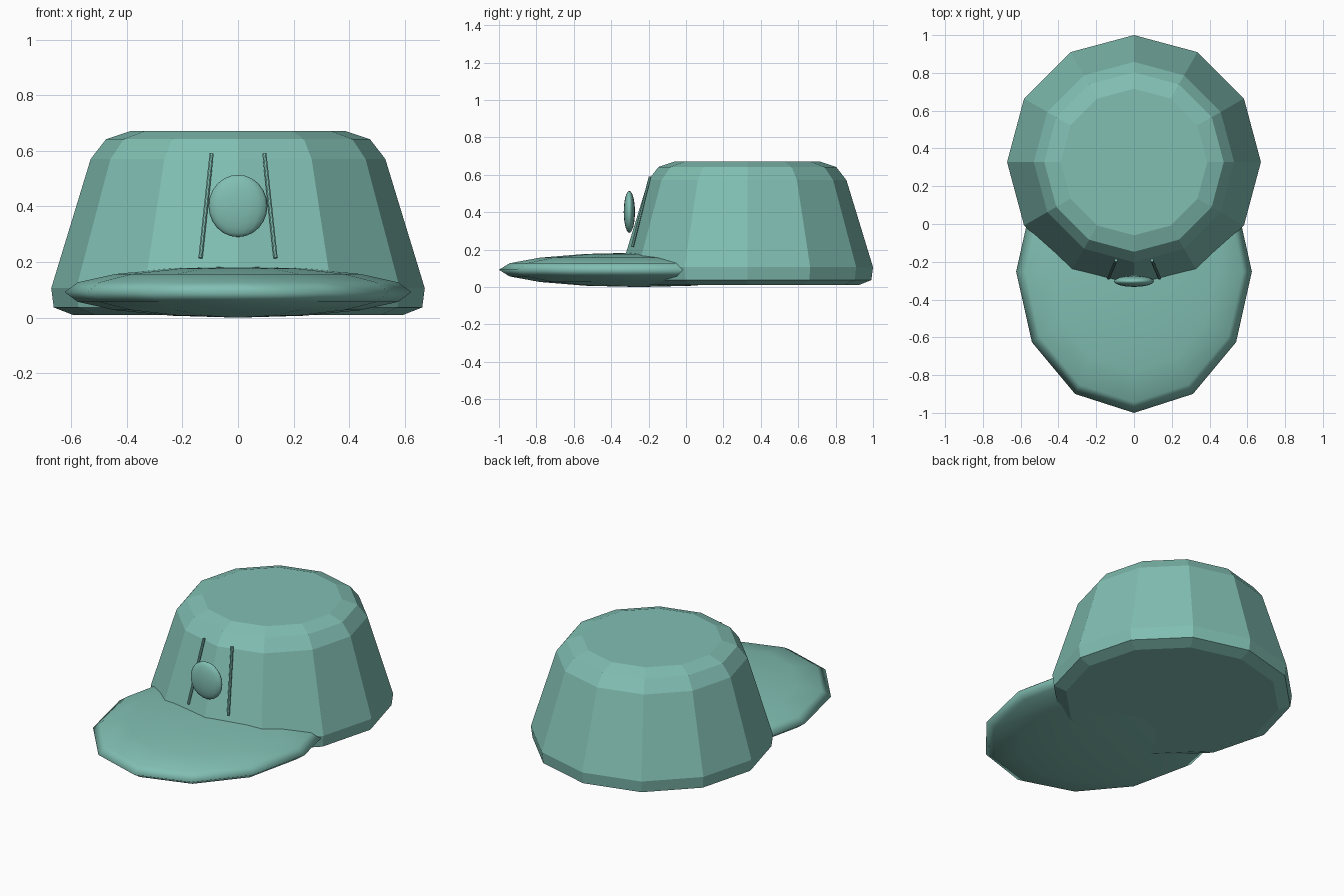
import bpy, bmesh
from math import sin, cos, pi
from mathutils import Vector

if "Cube" in bpy.data.objects:
    bpy.data.objects.remove(bpy.data.objects["Cube"])

teal = bpy.data.materials.new("teal_cloth")
teal.diffuse_color = (0.22, 0.52, 0.45, 1)
teal.use_nodes = True
teal.node_tree.nodes["Principled BSDF"].inputs["Base Color"].default_value = teal.diffuse_color


def make_object(name, bm, smooth=False):
    bmesh.ops.recalc_face_normals(bm, faces=bm.faces)
    mesh = bpy.data.meshes.new(name)
    bm.to_mesh(mesh)
    bm.free()
    for p in mesh.polygons:
        p.use_smooth = smooth
    mesh.materials.append(teal)
    obj = bpy.data.objects.new(name, mesh)
    bpy.context.collection.objects.link(obj)
    return obj


def lathe(name, profile, center_y, sides):
    bm = bmesh.new()
    rings = [[bm.verts.new((r * sin(2 * pi * i / sides),
                            center_y + r * cos(2 * pi * i / sides), z))
              for i in range(sides)] for r, z in profile]
    for a, b in zip(rings, rings[1:]):
        for i in range(sides):
            j = (i + 1) % sides
            bm.faces.new((a[i], a[j], b[j], b[i]))
    bm.faces.new(rings[0])
    bm.faces.new(rings[-1])
    return make_object(name, bm)


def ellipsoid(name, center, radii, segments, rings):
    bm = bmesh.new()
    bmesh.ops.create_uvsphere(bm, u_segments=segments, v_segments=rings, radius=1)
    bmesh.ops.scale(bm, vec=radii, verts=bm.verts)
    bmesh.ops.translate(bm, vec=center, verts=bm.verts)
    return make_object(name, bm, True)


def rod(name, start, end, radius):
    start, end = Vector(start), Vector(end)
    axis = end - start
    bm = bmesh.new()
    bmesh.ops.create_cone(bm, cap_ends=True, segments=8, radius1=radius,
                          radius2=radius, depth=axis.length)
    bmesh.ops.rotate(bm, matrix=axis.to_track_quat('Z', 'Y').to_matrix(), verts=bm.verts)
    bmesh.ops.translate(bm, vec=(start + end) / 2, verts=bm.verts)
    return make_object(name, bm)


# Tapered twelve-sided crown with bevelled rims
lathe("cap_crown", [(0.595, 0.01), (0.663, 0.037), (0.672, 0.106),
                    (0.53, 0.571), (0.475, 0.642), (0.388, 0.671)], 0.328, 12)

# Flattened brim, running back into the crown
ellipsoid("cap_brim", (0, -0.252, 0.092), (0.624, 0.748, 0.092), 12, 8)

# Oval front badge
ellipsoid("front_badge", (0, -0.303, 0.402), (0.106, 0.03, 0.112), 16, 12)

# Thin seams either side of the badge
for side, s in (("left", -1), ("right", 1)):
    rod(f"front_seam_{side}", (s * 0.135, -0.287, 0.215), (s * 0.095, -0.192, 0.59), 0.008)
